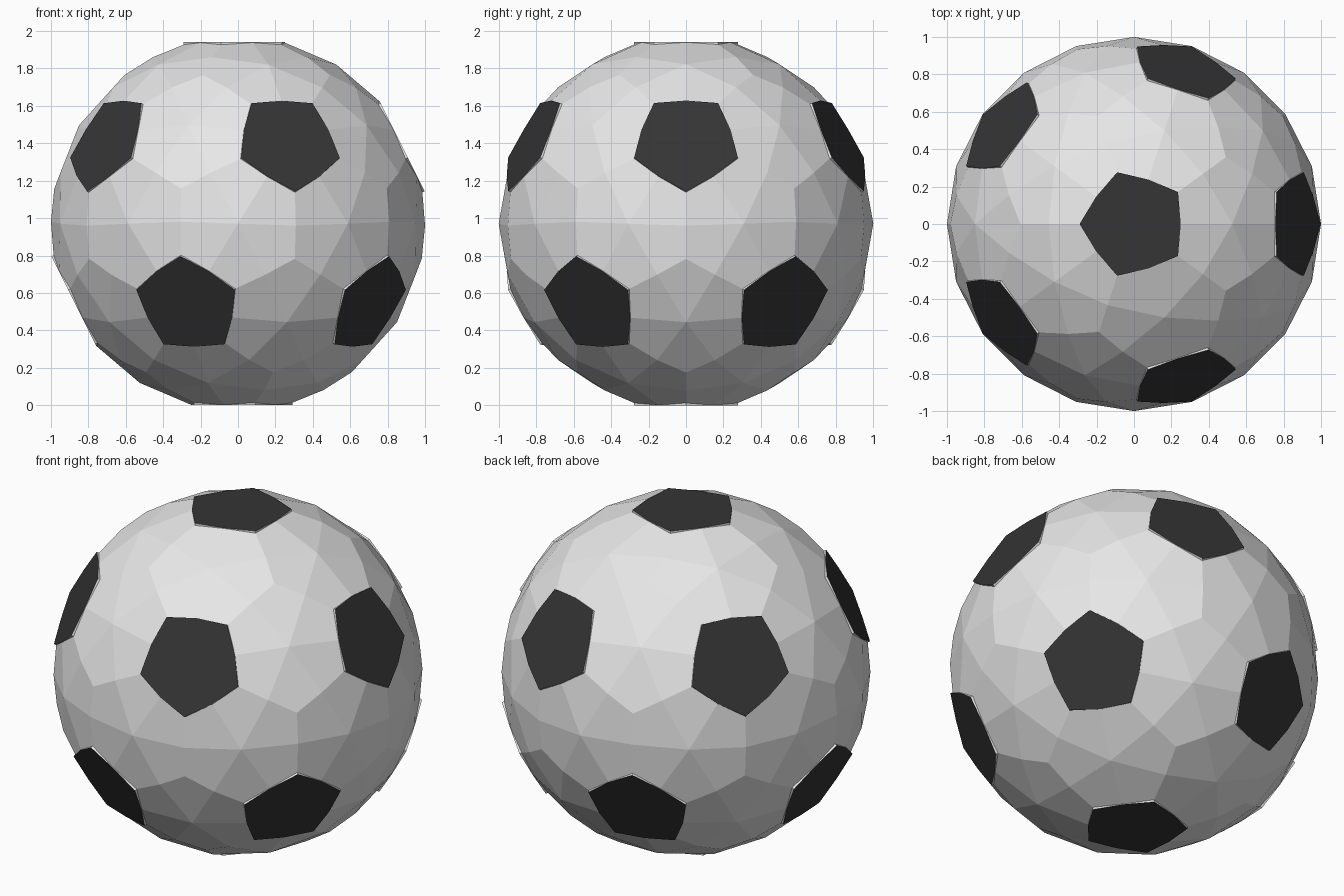
import bpy, bmesh, math
from mathutils import Vector
from itertools import combinations

if "Cube" in bpy.data.objects:
    bpy.data.objects.remove(bpy.data.objects["Cube"])

CENTRE = Vector((0, 0, 0.97))
PLANE = 0.9705                      # height of the flat dark patches above the centre
A_CORNER = math.asin(0.2907)        # angular size of patch at its corners
A_MID = math.asin(0.25)             # angular size of patch at its edge middles


def material(name, v):
    m = bpy.data.materials.new(name)
    m.diffuse_color = (v, v, v, 1)
    m.use_nodes = True
    m.node_tree.nodes["Principled BSDF"].inputs["Base Color"].default_value = m.diffuse_color
    return m


def toward(a, b, ang):
    """Unit direction turned from a toward b by an angle."""
    t = (b - a * a.dot(b)).normalized()
    return a * math.cos(ang) + t * math.sin(ang)


def mid(*vs):
    return sum(vs, Vector()).normalized()


def lift(p, a):
    """Raise a point along the patch normal to the patch plane."""
    return p + a * (PLANE - p.dot(a))


# Patch centre directions: the twelve icosahedron corners
dirs = [Vector((0, 0, 1)), Vector((0, 0, -1))]
for k in range(5):
    for lon, s in ((72 * k, 1), (72 * k + 36, -1)):
        r = math.radians(lon)
        dirs.append(Vector((2 * math.cos(r), 2 * math.sin(r), s)) / math.sqrt(5))

white_quads, rim_quads, patch_quads = [], [], []
for tri in combinations(dirs, 3):
    if any(p.dot(q) < 0.4 for p, q in combinations(tri, 2)):
        continue
    y = mid(*tri)
    # White panels: six-sided, split into quads around their centres
    for a, b in combinations(tri, 2):
        h = mid(a, b)
        ca, cb = toward(a, y, A_CORNER), toward(b, y, A_CORNER)
        sa, sb = mid(y, ca), mid(y, cb)
        pa, pb = toward(a, b, A_MID), toward(b, a, A_MID)
        white_quads += [(h, pa, ca, sa), (h, sa, y, sb), (h, sb, cb, pb)]
    # Dark patches with a tiny raised rim
    for i in range(3):
        a, b, c = tri[i], tri[i - 1], tri[i - 2]
        corner = toward(a, y, A_CORNER)
        p, q = toward(a, b, A_MID), toward(a, c, A_MID)
        lc, lp, lq = lift(corner, a), lift(p, a), lift(q, a)
        patch_quads.append((a * PLANE, lp, lc, lq))
        rim_quads += [(p, corner, lc, lp), (corner, q, lq, lc)]

bm = bmesh.new()
for quads, index in ((white_quads, 0), (rim_quads, 0), (patch_quads, 1)):
    for quad in quads:
        f = bm.faces.new([bm.verts.new(v + CENTRE) for v in quad])
        f.material_index = index
bmesh.ops.remove_doubles(bm, verts=bm.verts, dist=0.0005)
bmesh.ops.recalc_face_normals(bm, faces=bm.faces)

mesh = bpy.data.meshes.new("ball")
bm.to_mesh(mesh)
bm.free()
mesh.materials.append(material("white_leather", 0.8))
mesh.materials.append(material("dark_leather", 0.035))
bpy.context.collection.objects.link(bpy.data.objects.new("ball", mesh))
